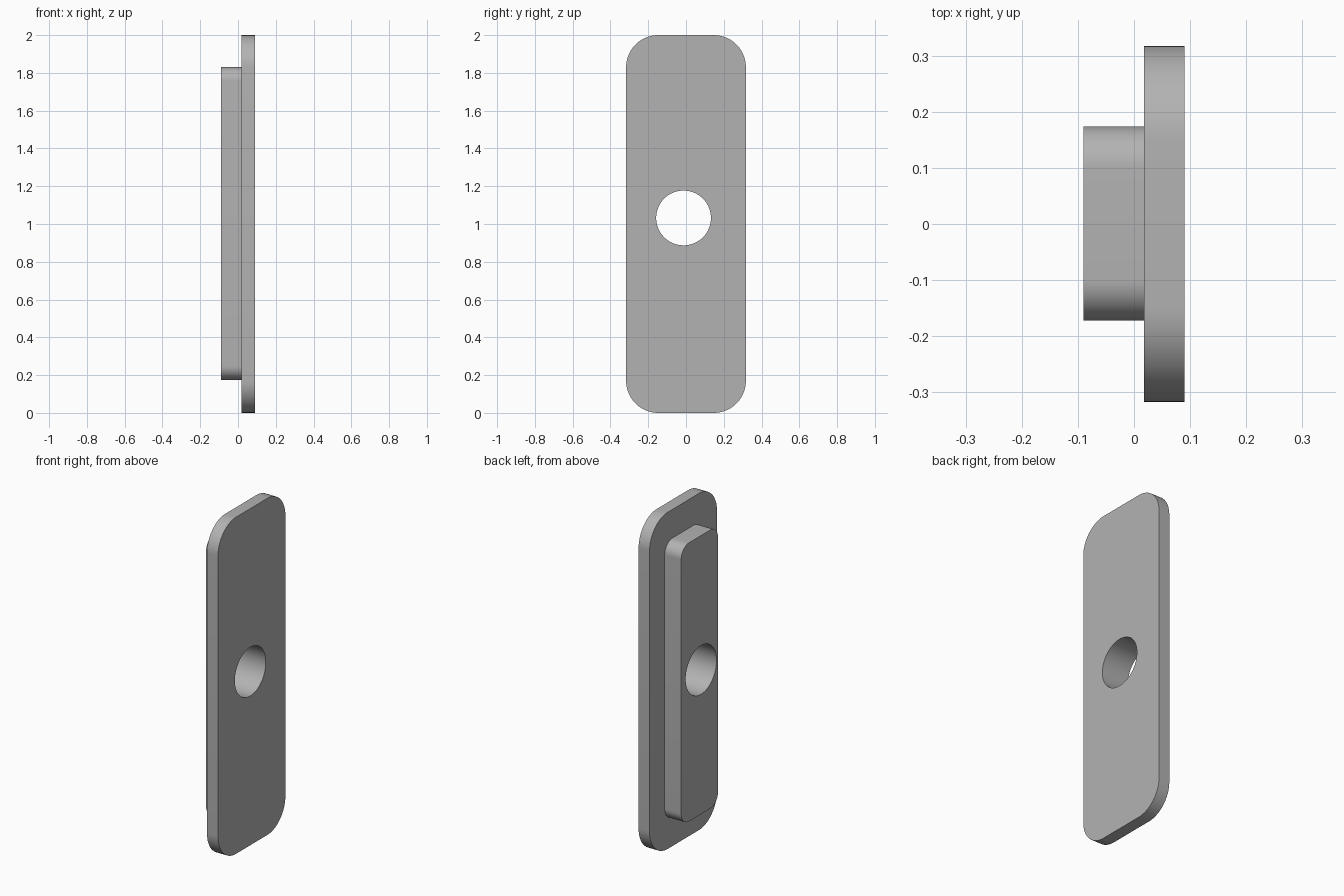
import bpy
import bmesh
from math import radians, sin, cos, tau, pi
from mathutils import Vector

cube = bpy.data.objects.get("Cube")
if cube:
    bpy.data.objects.remove(cube, do_unlink=True)

# Single grey finish
GREY = (0.45, 0.45, 0.45, 1.0)
grey = bpy.data.materials.new("satin grey")
grey.use_nodes = True
grey.diffuse_color = GREY
grey.node_tree.nodes["Principled BSDF"].inputs["Base Color"].default_value = GREY

HOLE_Y, HOLE_Z, HOLE_RADIUS = -0.013, 1.032, 0.145


def rounded_rectangle(y0, y1, z0, z1, radius, steps=16):
    """Outline in the YZ plane with a quarter arc at each corner."""
    corners = [(y1 - radius, z1 - radius), (y0 + radius, z1 - radius),
               (y0 + radius, z0 + radius), (y1 - radius, z0 + radius)]
    points = []
    for quarter, (y, z) in enumerate(corners):
        for i in range(steps + 1):
            angle = (quarter + i / steps) * pi / 2
            points.append((y + radius * cos(angle), z + radius * sin(angle)))
    return points


def circle(y, z, radius, steps=64):
    return [(y + radius * cos(tau * i / steps), z + radius * sin(tau * i / steps))
            for i in range(steps)]


def drilled_slab(name, x0, x1, outline):
    """Extrude an outline along X, leaving the through hole open."""
    bm = bmesh.new()
    edges = []
    for loop in (outline, circle(HOLE_Y, HOLE_Z, HOLE_RADIUS)):
        verts = [bm.verts.new((x0, y, z)) for y, z in loop]
        edges += [bm.edges.new((a, b)) for a, b in zip(verts, verts[1:] + verts[:1])]
    bmesh.ops.triangle_fill(bm, edges=edges, use_beauty=True, normal=Vector((1, 0, 0)))
    cap = bmesh.ops.extrude_face_region(bm, geom=bm.faces[:], use_keep_orig=True)
    moved = [v for v in cap["geom"] if isinstance(v, bmesh.types.BMVert)]
    bmesh.ops.translate(bm, verts=moved, vec=(x1 - x0, 0, 0))
    bmesh.ops.recalc_face_normals(bm, faces=bm.faces[:])

    mesh = bpy.data.meshes.new(name)
    bm.to_mesh(mesh)
    bm.free()
    mesh.materials.append(grey)
    obj = bpy.data.objects.new(name, mesh)
    bpy.context.collection.objects.link(obj)

    bpy.ops.object.select_all(action="DESELECT")
    obj.select_set(True)
    bpy.context.view_layer.objects.active = obj
    bpy.ops.object.shade_smooth_by_angle(angle=radians(30))
    return obj


# Wide cover plate, and the narrower raised block behind it
drilled_slab("cover_plate", 0.018, 0.09,
             rounded_rectangle(-0.317, 0.317, 0.0, 2.0, 0.17))
drilled_slab("raised_block", -0.09, 0.018,
             rounded_rectangle(-0.172, 0.174, 0.175, 1.83, 0.073))
